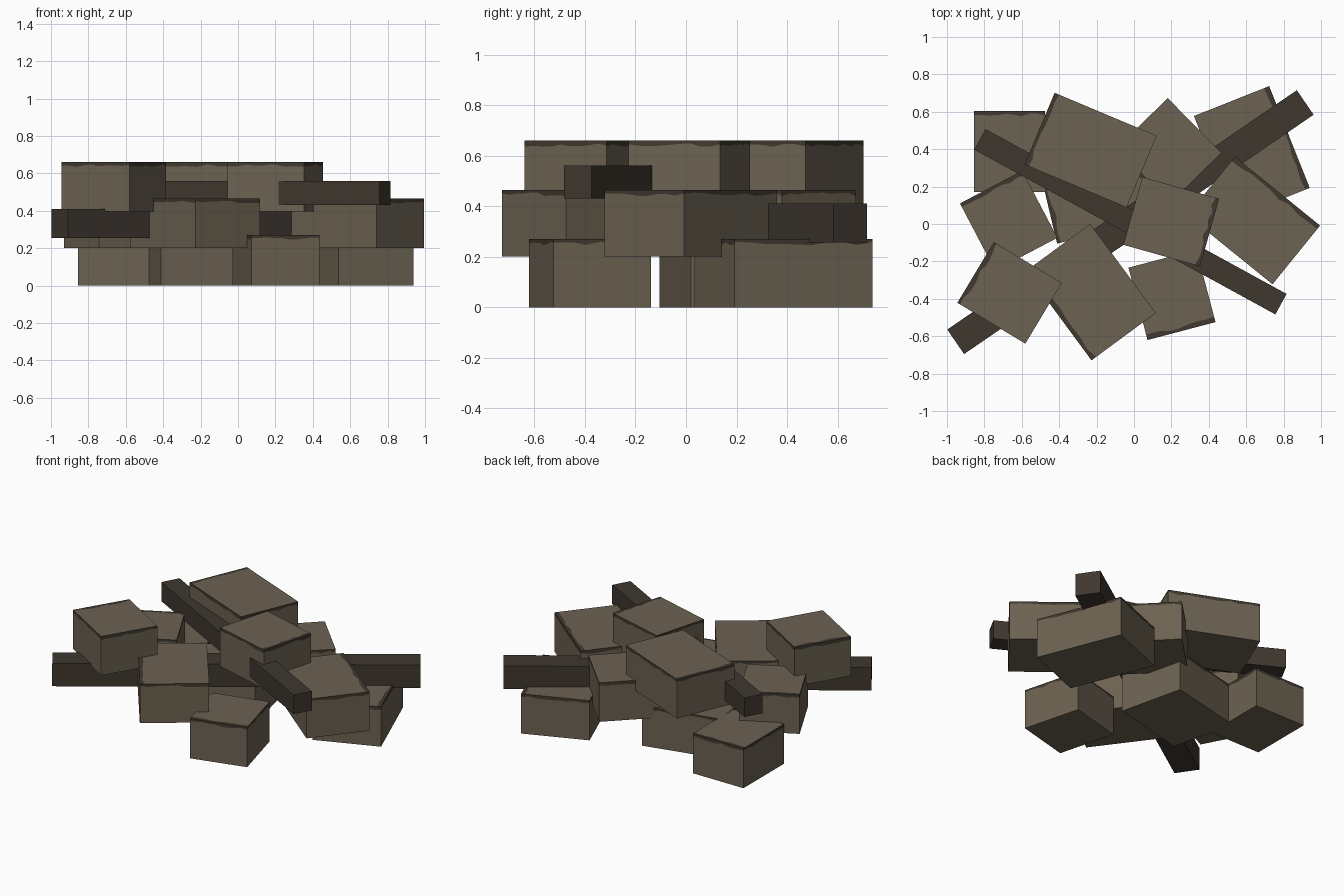
import bpy, bmesh, math, random
from mathutils import Matrix, Vector

if "Cube" in bpy.data.objects:
    bpy.data.objects.remove(bpy.data.objects["Cube"])

random.seed(4)


def material(name, rgb):
    m = bpy.data.materials.new(name)
    m.diffuse_color = (*rgb, 1)
    m.use_nodes = True
    m.node_tree.nodes["Principled BSDF"].inputs["Base Color"].default_value = m.diffuse_color
    return m


STONE = material("stone", (0.150, 0.122, 0.084))
EDGE = material("dark_stone_edge", (0.050, 0.040, 0.028))
WOOD = material("dark_wood", (0.050, 0.038, 0.028))


def banded_face(bm, a, b, c, d, depth, n=9):
    """Quad a-b-c-d with a ragged dark band along its d-c edge."""
    a, b, c, d = map(Vector, (a, b, c, d))
    low, mid, top = [], [], []
    for i in range(n + 1):
        t = i / n
        lo, hi = a.lerp(b, t), d.lerp(c, t)
        k = depth * random.uniform(0.55, 1.25)
        low.append(bm.verts.new(lo))
        mid.append(bm.verts.new(hi + (lo - hi).normalized() * k))
        top.append(bm.verts.new(hi))
    for i in range(n):
        bm.faces.new((low[i], low[i + 1], mid[i + 1], mid[i]))
        f = bm.faces.new((mid[i], mid[i + 1], top[i + 1], top[i]))
        f.material_index = 1


def finish(bm, name, mats, loc, rot):
    me = bpy.data.meshes.new(name)
    bm.to_mesh(me)
    bm.free()
    for m in mats:
        me.materials.append(m)
    ob = bpy.data.objects.new(name, me)
    ob.location = loc
    ob.rotation_euler.z = math.radians(rot)
    bpy.context.collection.objects.link(ob)


def block(name, x, y, w, d, rot, z0, z1):
    """Stone block; dark rim on top of each side and on the local +y top edge."""
    bm = bmesh.new()
    h = z1 - z0
    p = [(-w / 2, -d / 2), (w / 2, -d / 2), (w / 2, d / 2), (-w / 2, d / 2)]
    for i in range(4):
        a, b = p[i], p[(i + 1) % 4]
        banded_face(bm, (*a, 0), (*b, 0), (*b, h), (*a, h), 0.02)
    banded_face(bm, *[(*q, h) for q in p], 0.025)
    bm.faces.new([bm.verts.new((*q, 0)) for q in reversed(p)])
    bmesh.ops.remove_doubles(bm, verts=bm.verts, dist=1e-5)
    finish(bm, name, (STONE, EDGE), (x, y, z0), rot)


def beam(name, x, y, z, length, width, height, rot):
    bm = bmesh.new()
    bmesh.ops.create_cube(bm, size=1, matrix=Matrix.Diagonal((length, width, height, 1)))
    finish(bm, name, (WOOD,), (x, y, z), rot)


# Stone layers: x, y, width, depth, rotation
layers = {
    "bottom": (0.0, 0.27, [
        (-0.665, 0.388, 0.38, 0.433, 0),
        (-0.200, 0.175, 0.447, 0.54, 103.3),
        (0.203, -0.379, 0.376, 0.40, 194.8),
        (0.630, 0.385, 0.586, 0.433, -68.3)]),
    "middle": (0.2, 0.465, [
        (-0.670, 0.018, 0.376, 0.405, 27.7),
        (-0.231, -0.364, 0.592, 0.427, 126.4),
        (0.640, 0.019, 0.586, 0.404, -39),
        (0.181, 0.387, 0.41, 0.40, 134.4)]),
    "top": (0.395, 0.66, [
        (-0.665, -0.368, 0.379, 0.424, 59),
        (0.199, 0.012, 0.376, 0.426, -105.7),
        (-0.232, 0.395, 0.416, 0.592, 67.2)]),
}
for layer, (z0, z1, blocks) in layers.items():
    for i, spec in enumerate(blocks):
        block(f"{layer}_stone_{i + 1}", *spec, z0, z1)

# Two crossed timbers
beam("lower_beam", -0.019, 0.010, 0.333, 2.265, 0.159, 0.155, 34.4)
beam("upper_beam", -0.019, 0.012, 0.495, 1.835, 0.125, 0.13, -28.7)
